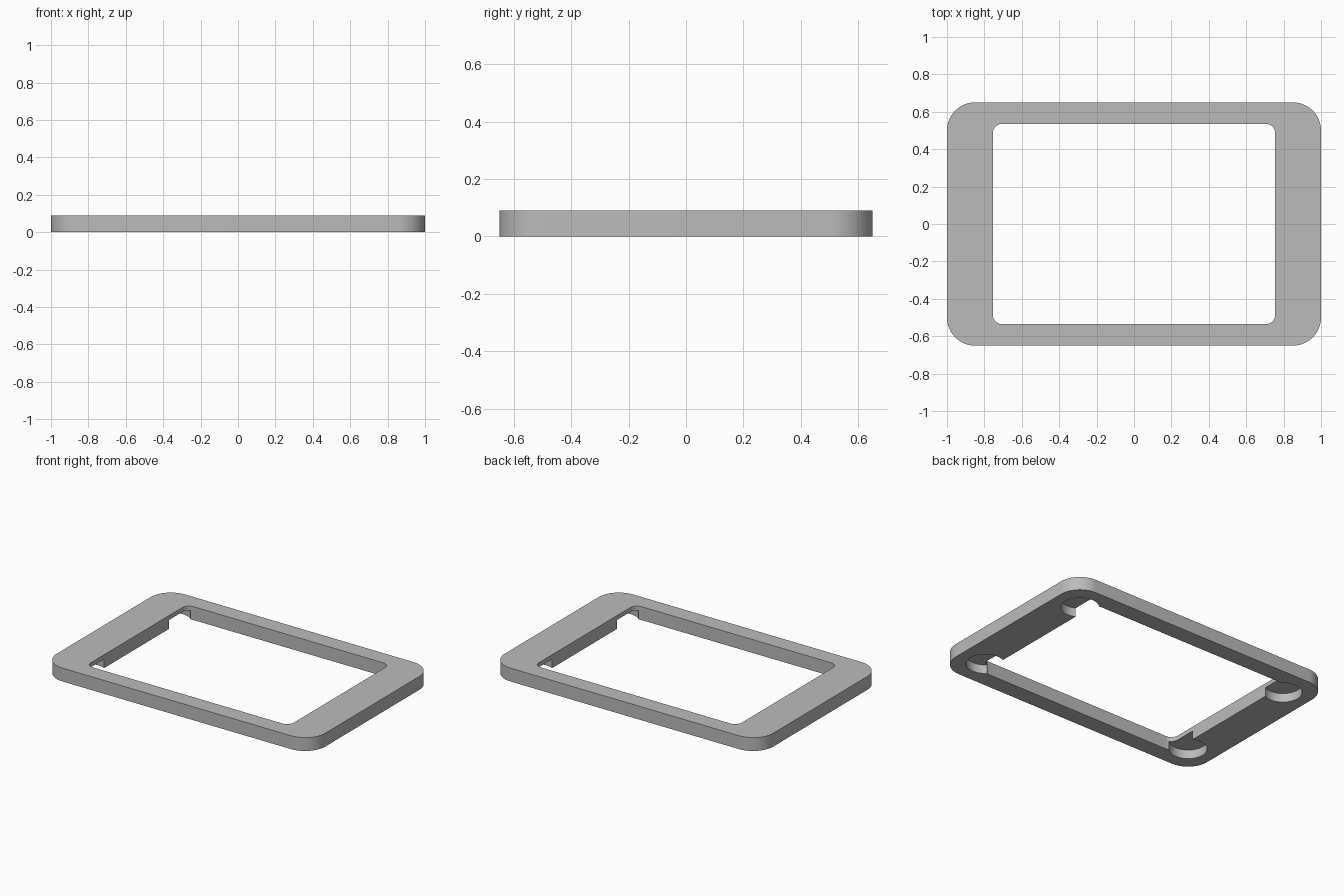
import bpy, bmesh
from math import sin, cos, pi

if "Cube" in bpy.data.objects:
    bpy.data.objects.remove(bpy.data.objects["Cube"])

HEIGHT = 0.09

grey = bpy.data.materials.new("plain grey")
grey.use_nodes = True
colour = (0.5, 0.5, 0.5, 1)
grey.diffuse_color = colour
grey.node_tree.nodes["Principled BSDF"].inputs["Base Color"].default_value = colour


def rounded_slab(name, half_x, half_y, radius, z0, z1, centre=(0, 0), steps=12):
    """Upright prism with a rounded rectangle (or circle) outline."""
    bm = bmesh.new()
    ring = []
    corners = [(1, 1), (-1, 1), (-1, -1), (1, -1)]
    for i, (sx, sy) in enumerate(corners):
        for k in range(steps + 1):
            a = (i + k / steps) * pi / 2
            x = centre[0] + sx * (half_x - radius) + radius * cos(a)
            y = centre[1] + sy * (half_y - radius) + radius * sin(a)
            ring.append(bm.verts.new((x, y, z0)))
    bmesh.ops.remove_doubles(bm, verts=ring, dist=1e-5)
    face = bmesh.ops.contextual_create(bm, geom=bm.verts[:] + bm.edges[:])["faces"] \
        if bm.edges else [bm.faces.new(bm.verts[:])]
    up = bmesh.ops.extrude_face_region(bm, geom=face)["geom"]
    top = [v for v in up if isinstance(v, bmesh.types.BMVert)]
    bmesh.ops.translate(bm, verts=top, vec=(0, 0, z1 - z0))
    bmesh.ops.recalc_face_normals(bm, faces=bm.faces[:])
    mesh = bpy.data.meshes.new(name)
    bm.to_mesh(mesh)
    bm.free()
    mesh.materials.append(grey)
    obj = bpy.data.objects.new(name, mesh)
    bpy.context.collection.objects.link(obj)
    return obj


def cut(target, cutter):
    """Subtract the cutter from the target, then discard it."""
    cutter.hide_render = True
    mod = target.modifiers.new("cut", 'BOOLEAN')
    mod.operation = 'DIFFERENCE'
    mod.solver = 'EXACT'
    mod.object = cutter
    bpy.context.view_layer.objects.active = target
    bpy.ops.object.modifier_apply(modifier=mod.name)
    bpy.data.objects.remove(cutter)


# Outer plate with rounded corners
frame = rounded_slab("bezel_frame", 1.0, 0.65, 0.15, 0, HEIGHT)

# Window opening
cut(frame, rounded_slab("window_cutter", 0.755, 0.535, 0.05, -0.1, 0.2))

# Round pockets in the underside, breaking into the window
R = 0.117
for sx in (-1, 1):
    for sy in (-1, 1):
        cut(frame, rounded_slab("pocket_cutter", R, R, R, -0.1, 0.06,
                                (sx * 0.808, sy * 0.45)))

bpy.ops.object.select_all(action='DESELECT')
frame.select_set(True)
bpy.context.view_layer.objects.active = frame
bpy.ops.object.shade_smooth_by_angle(angle=pi / 6)
